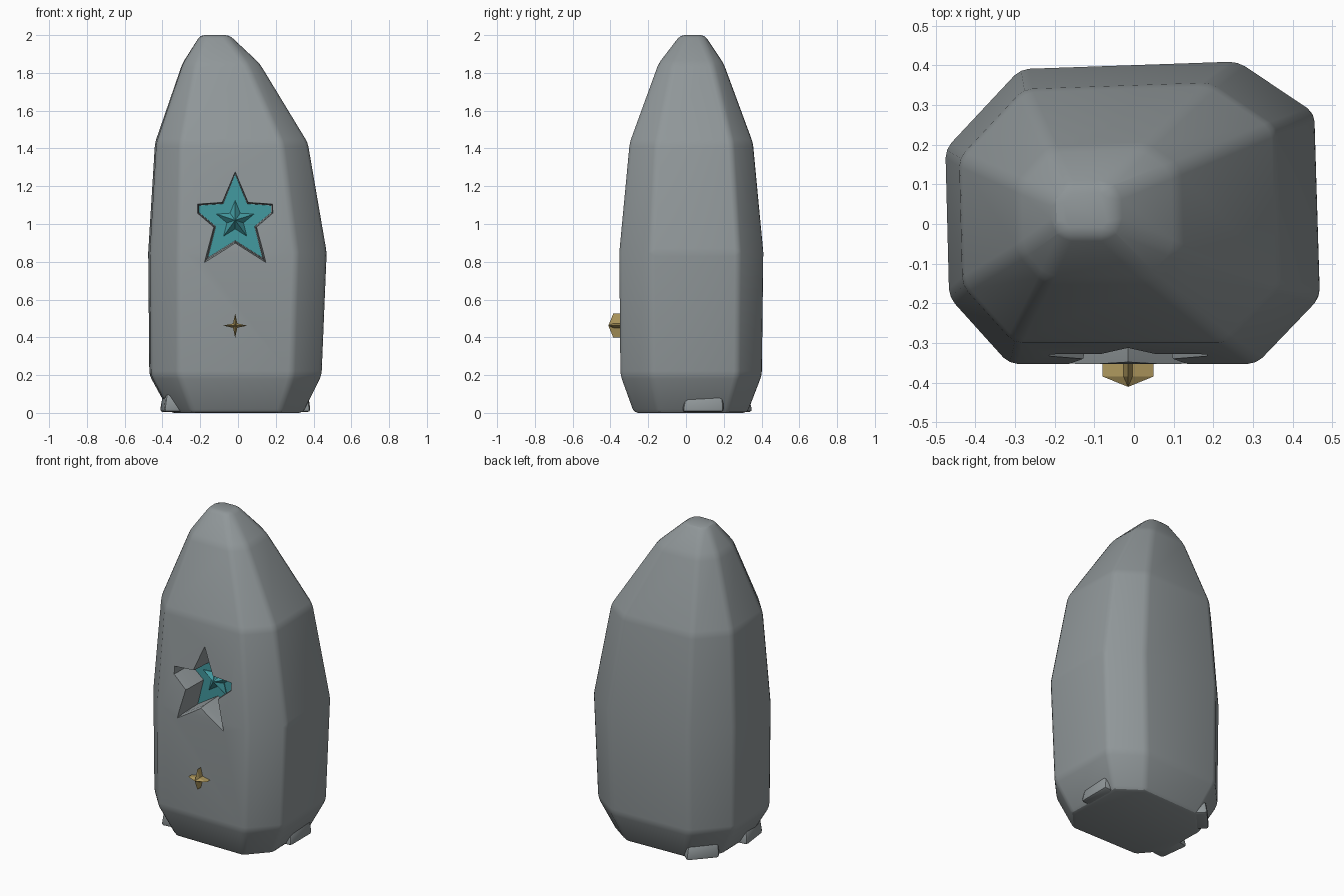
import bpy, bmesh, math
from mathutils import Matrix

if "Cube" in bpy.data.objects:
    bpy.data.objects.remove(bpy.data.objects["Cube"])


def material(name, rgb):
    m = bpy.data.materials.new(name)
    m.diffuse_color = (*rgb, 1)
    m.use_nodes = True
    m.node_tree.nodes["Principled BSDF"].inputs["Base Color"].default_value = m.diffuse_color
    return m


STONE = material("grey stone", (0.28, 0.31, 0.32))
TEAL = material("teal", (0.055, 0.32, 0.35))
GOLD = material("gold", (0.42, 0.31, 0.11))
CX = -0.015


def loft(name, rings, mat, tip=None):
    """Skin a stack of equal-length rings, closing the ends (or ending in a tip)."""
    bm = bmesh.new()
    loops = [[bm.verts.new(p) for p in r] for r in rings]
    n = len(loops[0])
    for a, b in zip(loops, loops[1:]):
        for i in range(n):
            bm.faces.new((a[i], a[(i + 1) % n], b[(i + 1) % n], b[i]))
    bm.faces.new(loops[0])
    if tip:
        t = bm.verts.new(tip)
        for i in range(n):
            bm.faces.new((loops[-1][i], loops[-1][(i + 1) % n], t))
    else:
        bm.faces.new(loops[-1])
    bmesh.ops.recalc_face_normals(bm, faces=bm.faces)
    me = bpy.data.meshes.new(name)
    bm.to_mesh(me)
    bm.free()
    ob = bpy.data.objects.new(name, me)
    bpy.context.collection.objects.link(ob)
    me.materials.append(mat)
    return ob


def activate(ob):
    bpy.ops.object.select_all(action='DESELECT')
    ob.select_set(True)
    bpy.context.view_layer.objects.active = ob


def bevel(ob, width):
    activate(ob)
    m = ob.modifiers.new("bevel", 'BEVEL')
    m.width, m.segments, m.angle_limit = width, 2, math.radians(12)
    bpy.ops.object.modifier_apply(modifier="bevel")


def star(points, r, inner, y, z, clip=None):
    """Star outline facing the front; clip blunts the side arms."""
    pts = []
    for i in range(points * 2):
        a = math.pi / 2 + i * math.pi / points
        q = r if i % 2 == 0 else inner
        pts.append((q * math.cos(a), q * math.sin(a)))
    out = []
    for i, (x, h) in enumerate(pts):
        if clip and abs(x) > clip:
            for nx, nh in (pts[i - 1], pts[(i + 1) % len(pts)]):
                c = math.copysign(clip, x)
                f = (c - nx) / (x - nx)
                out.append((c, nh + f * (h - nh)))
        else:
            out.append((x, h))
    return [(CX + x, y, z + h) for x, h in out]


# Standing stone: one octagon squeezed into the bounds of each level
octagon = [(.17, 0), (.83, 0), (1, .22), (.985, .83),
           (.78, 1), (.2, .975), (0, .71), (.01, .22)]
levels = [(0, -.36, .345, -.275, .325), (.2, -.47, .443, -.347, .402),
          (.85, -.476, .47, -.353, .41), (1.43, -.44, .37, -.298, .355),
          (1.85, -.295, .115, -.145, .2), (2, -.2, -.045, -.03, .1)]
body = loft("stone_body", [[(x0 + u * (x1 - x0), y0 + v * (y1 - y0), z)
                            for u, v in octagon]
                           for z, x0, x1, y0, y1 in levels], STONE)
bevel(body, 0.022)

# Star recess with flared rim
cutter = loft("recess_cutter", [star(5, .31, .135, -.42, 1.02, .215),
                                star(5, .255, .113, -.31, 1.02, .195),
                                star(5, .245, .108, -.17, 1.02, .192)], STONE)
cutter.hide_render = True
activate(body)
m = body.modifiers.new("recess", 'BOOLEAN')
m.operation, m.solver, m.object = 'DIFFERENCE', 'EXACT', cutter
bpy.ops.object.modifier_apply(modifier="recess")
bpy.data.objects.remove(cutter)
activate(body)
bpy.ops.object.shade_smooth_by_angle(angle=math.radians(24))

# Teal star floor and its small raised star
loft("star_floor", [star(5, .243, .107, -.169, 1.02, .191),
                    star(5, .243, .107, -.177, 1.02, .191)], TEAL)
loft("star_centre", [star(5, .105, .046, -.176, 1.02),
                     star(5, .105, .046, -.182, 1.02)], TEAL,
     tip=(CX, -.228, 1.02))

# Gold four-point stud
loft("gold_stud", [star(4, .064, .016, -.335, .462),
                   star(4, .064, .016, -.385, .462)], GOLD,
     tip=(CX, -.411, .462))

# Small stones around the foot: x, y, heading, half width
for i, (x, y, deg, w) in enumerate([(.325, .09, 0, .11), (-.345, -.11, 187, .10),
                                    (-.275, .245, 138, .10)]):
    base = [(-.08, -w), (.06, -w), (.06, w), (-.08, w)]
    top = [(-.08, -w * .85), (.045, -w * .85), (.045, w * .95), (-.08, w * .95)]
    ob = loft("foot_stone_%d" % (i + 1),
              [[(*p, .004) for p in base],
               [(p[0], p[1], .1 + .06 * p[1]) for p in top]], STONE)
    ob.data.transform(Matrix.Translation((x, y, 0)) @
                      Matrix.Rotation(math.radians(deg), 4, 'Z'))
    bevel(ob, 0.018)
    bpy.ops.object.shade_smooth_by_angle(angle=math.radians(40))
